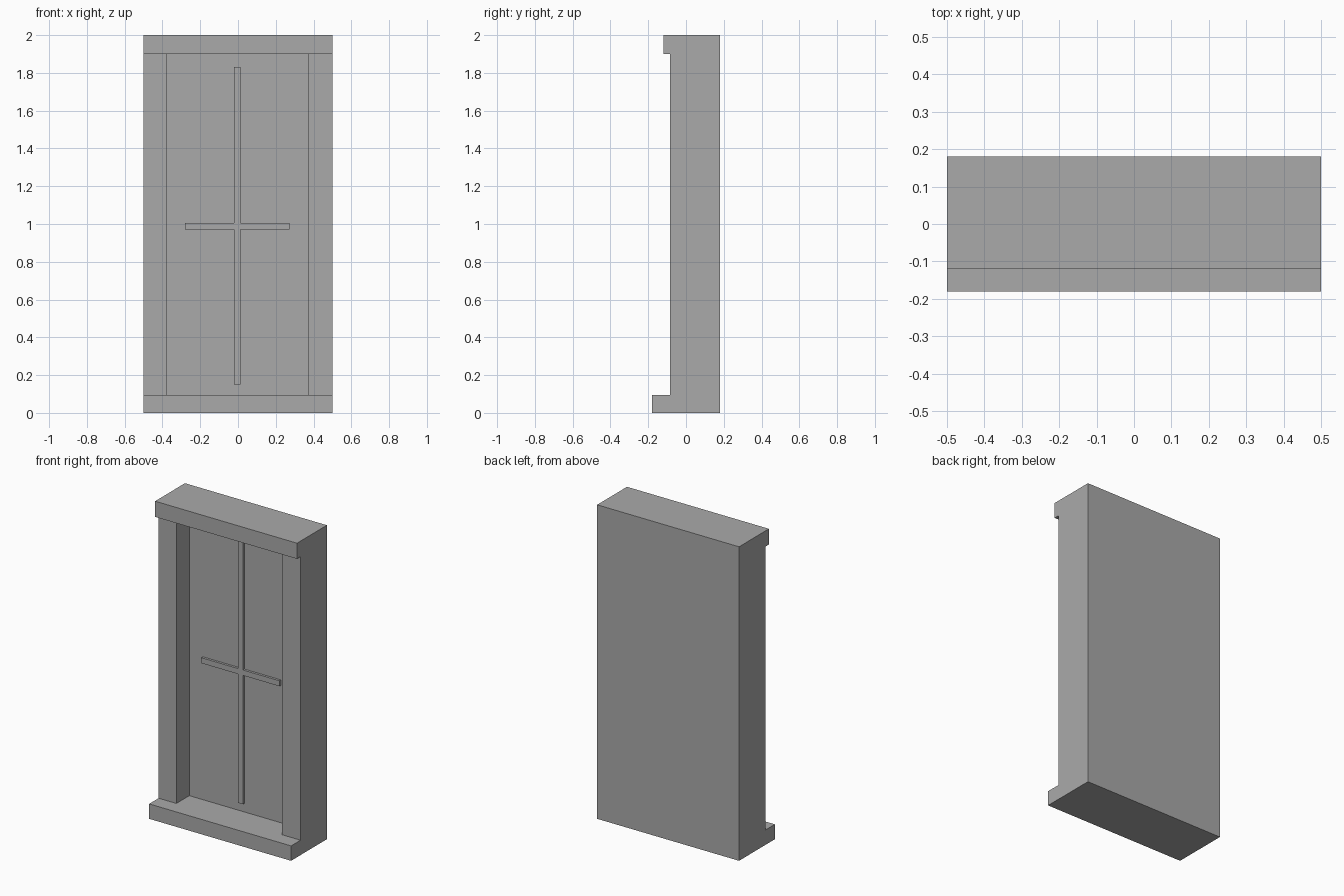
import bpy
import bmesh
from mathutils import Vector

cube = bpy.data.objects.get("Cube")
if cube:
    bpy.data.objects.remove(cube, do_unlink=True)

grey = bpy.data.materials.new("stone_grey")
grey.use_nodes = True
colour = (0.4, 0.4, 0.4, 1)
grey.diffuse_color = colour
grey.node_tree.nodes["Principled BSDF"].inputs["Base Color"].default_value = colour


def prism(name, outline, sweep):
    """Extrude a closed outline of 3D points along the sweep vector."""
    bm = bmesh.new()
    face = bm.faces.new([bm.verts.new(p) for p in outline])
    grown = bmesh.ops.extrude_face_region(bm, geom=[face], use_keep_orig=True)
    moved = [v for v in grown["geom"] if isinstance(v, bmesh.types.BMVert)]
    bmesh.ops.translate(bm, verts=moved, vec=Vector(sweep))
    bmesh.ops.recalc_face_normals(bm, faces=bm.faces)
    mesh = bpy.data.meshes.new(name)
    bm.to_mesh(mesh)
    bm.free()
    mesh.materials.append(grey)
    obj = bpy.data.objects.new(name, mesh)
    bpy.context.collection.objects.link(obj)
    return obj


# Main dimensions
half_width, back = 0.5, 0.18
sill_front, jamb_front, lintel_front = -0.18, -0.085, -0.12
sill_top, lintel_base, top = 0.095, 1.9, 2.0
opening_left, opening_right = -0.375, 0.37
pane, bar_front = 0.045, 0.03

# Frame: side profile with projecting sill and lintel, swept across the width
profile = [(back, 0), (sill_front, 0), (sill_front, sill_top),
           (jamb_front, sill_top), (jamb_front, lintel_base),
           (lintel_front, lintel_base), (lintel_front, top), (back, top)]
frame = prism("window_frame", [(-half_width, y, z) for y, z in profile],
              (2 * half_width, 0, 0))

# Recessed opening between the jambs
opening = [(opening_left, pane, sill_top), (opening_right, pane, sill_top),
           (opening_right, pane, lintel_base), (opening_left, pane, lintel_base)]
cutter = prism("opening_cutter", opening, (0, jamb_front - 0.02 - pane, 0))
cutter.hide_render = True
cut = frame.modifiers.new("opening", "BOOLEAN")
cut.operation = "DIFFERENCE"
cut.solver = "EXACT"
cut.object = cutter
bpy.context.view_layer.objects.active = frame
frame.select_set(True)
bpy.ops.object.modifier_apply(modifier=cut.name)
bpy.data.objects.remove(cutter, do_unlink=True)

# Glazing bars: one cross-shaped outline standing proud of the pane
x0, x1, x2, x3 = -0.28, -0.02, 0.014, 0.272
z0, z1, z2, z3 = 0.15, 0.97, 1.005, 1.83
cross = [(x1, z0), (x2, z0), (x2, z1), (x3, z1), (x3, z2), (x2, z2),
         (x2, z3), (x1, z3), (x1, z2), (x0, z2), (x0, z1), (x1, z1)]
prism("glazing_bars", [(x, bar_front, z) for x, z in cross],
      (0, pane - bar_front + 0.005, 0))
